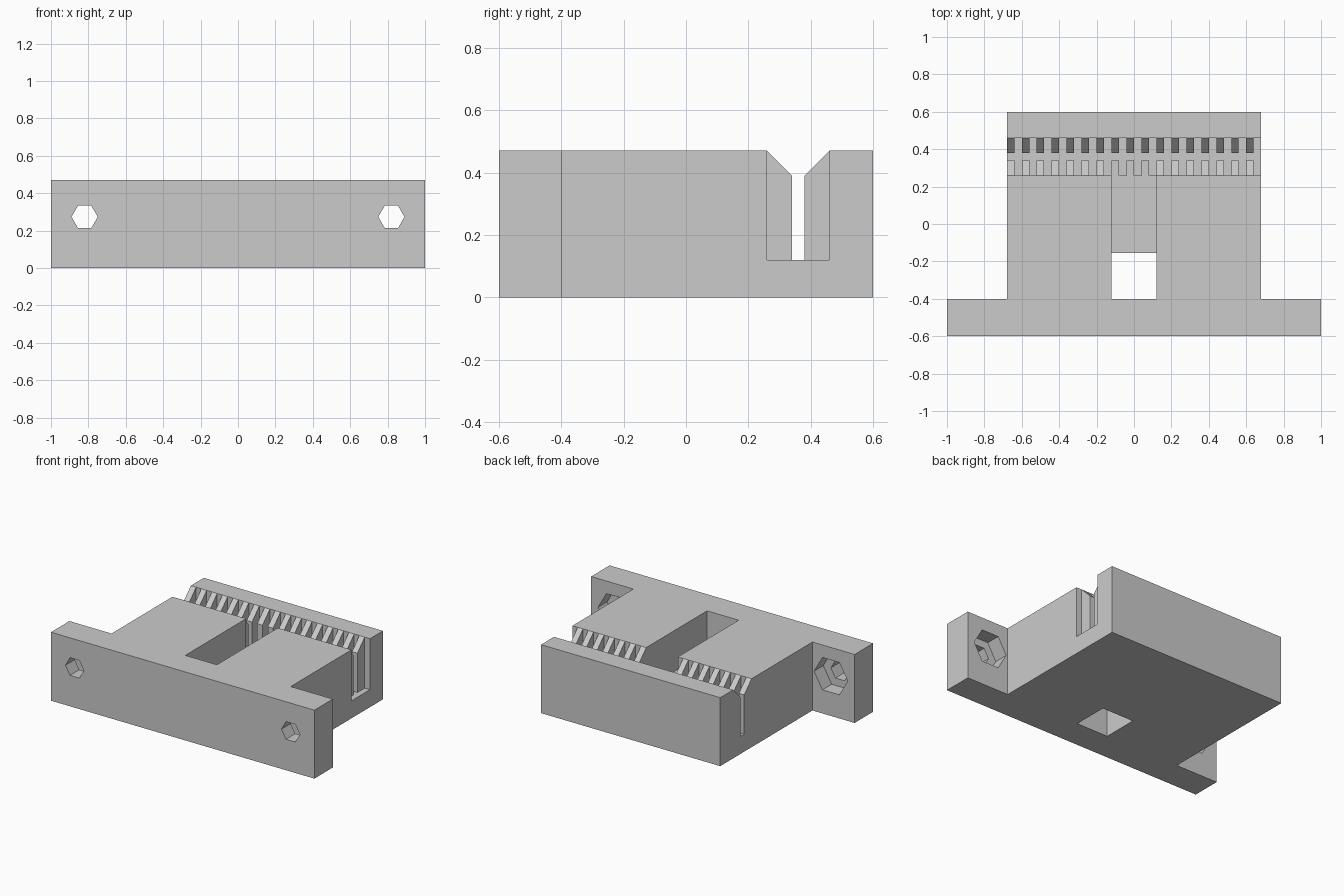
import bpy
import bmesh
from math import cos, sin, pi
from mathutils import Vector

cube = bpy.data.objects.get("Cube")
if cube:
    bpy.data.objects.remove(cube, do_unlink=True)

HEIGHT = 0.47       # overall height
HALF = 0.68         # half width of the clamp block
FLOOR = 0.12        # bottom of the toothed slot
SHELF = 0.19        # bottom of the central pocket
PITCH = 0.08        # tooth spacing
OVER = 0.6          # cutters reach above the top

grey = bpy.data.materials.new("light grey plastic")
grey.use_nodes = True
colour = (0.6, 0.6, 0.6, 1)
grey.diffuse_color = colour
grey.node_tree.nodes["Principled BSDF"].inputs["Base Color"].default_value = colour


def prism(bm, points, offset):
    """Extrude a closed polygon of 3D points into a solid."""
    face = bm.faces.new([bm.verts.new(p) for p in points])
    top = bmesh.ops.extrude_face_region(bm, geom=[face])["geom"]
    verts = [v for v in top if isinstance(v, bmesh.types.BMVert)]
    bmesh.ops.translate(bm, verts=verts, vec=Vector(offset))


def along_x(bm, profile, x0, x1):
    prism(bm, [(x0, y, z) for y, z in profile], (x1 - x0, 0, 0))


def hexagon(bm, x, radius, y0, y1):
    ring = [(x + radius * cos(i * pi / 3), y0, 0.273 + radius * sin(i * pi / 3))
            for i in range(6)]
    prism(bm, ring, (0, y1 - y0, 0))


def finish(bm, name):
    bmesh.ops.recalc_face_normals(bm, faces=bm.faces)
    mesh = bpy.data.meshes.new(name)
    bm.to_mesh(mesh)
    bm.free()
    mesh.materials.append(grey)
    obj = bpy.data.objects.new(name, mesh)
    bpy.context.collection.objects.link(obj)
    return obj


def carve(target, bm):
    """Subtract a temporary solid from the target."""
    cutter = finish(bm, "cutter")
    cutter.hide_render = True
    mod = target.modifiers.new("cut", "BOOLEAN")
    mod.operation = "DIFFERENCE"
    mod.solver = "EXACT"
    mod.object = cutter
    bpy.context.view_layer.objects.active = target
    bpy.ops.object.modifier_apply(modifier=mod.name)
    bpy.data.objects.remove(cutter, do_unlink=True)


# T-shaped block: mounting flange at the front, clamp block behind it
bm = bmesh.new()
outline = [(-1, -0.6), (1, -0.6), (1, -0.4), (HALF, -0.4),
           (HALF, 0.6), (-HALF, 0.6), (-HALF, -0.4), (-1, -0.4)]
prism(bm, [(x, y, 0) for x, y in outline], (0, 0, HEIGHT))
block = finish(bm, "belt_clamp_block")

# Narrow channel with a flared mouth, running from side to side
bm = bmesh.new()
channel = [(0.34, FLOOR), (0.38, FLOOR), (0.38, 0.39), (0.46, HEIGHT),
           (0.46, OVER), (0.26, OVER), (0.26, HEIGHT), (0.34, 0.39)]
along_x(bm, channel, -0.8, 0.8)
carve(block, bm)

# Gaps that leave facing rows of teeth on both channel walls
bm = bmesh.new()
gap = [(0.26, FLOOR), (0.46, FLOOR), (0.46, OVER), (0.26, OVER)]
for i in range(17):
    x = -HALF + PITCH * (i + 0.5)
    along_x(bm, gap, x, x + PITCH / 2 if i < 16 else 0.8)
carve(block, bm)

# Central pocket with a raised shelf and an opening through the bottom
bm = bmesh.new()
pocket = [(-0.4, -0.1), (-0.155, -0.1), (-0.155, SHELF),
          (0.36, SHELF), (0.36, OVER), (-0.4, OVER)]
along_x(bm, pocket, -0.12, 0.12)
carve(block, bm)

# Hexagonal bolt holes, then wider nut recesses on the rear of the flange
for radius, start in ((0.07, -0.7), (0.128, -0.5)):
    bm = bmesh.new()
    for side in (-1, 1):
        hexagon(bm, side * 0.82, radius, start, -0.3)
    carve(block, bm)
